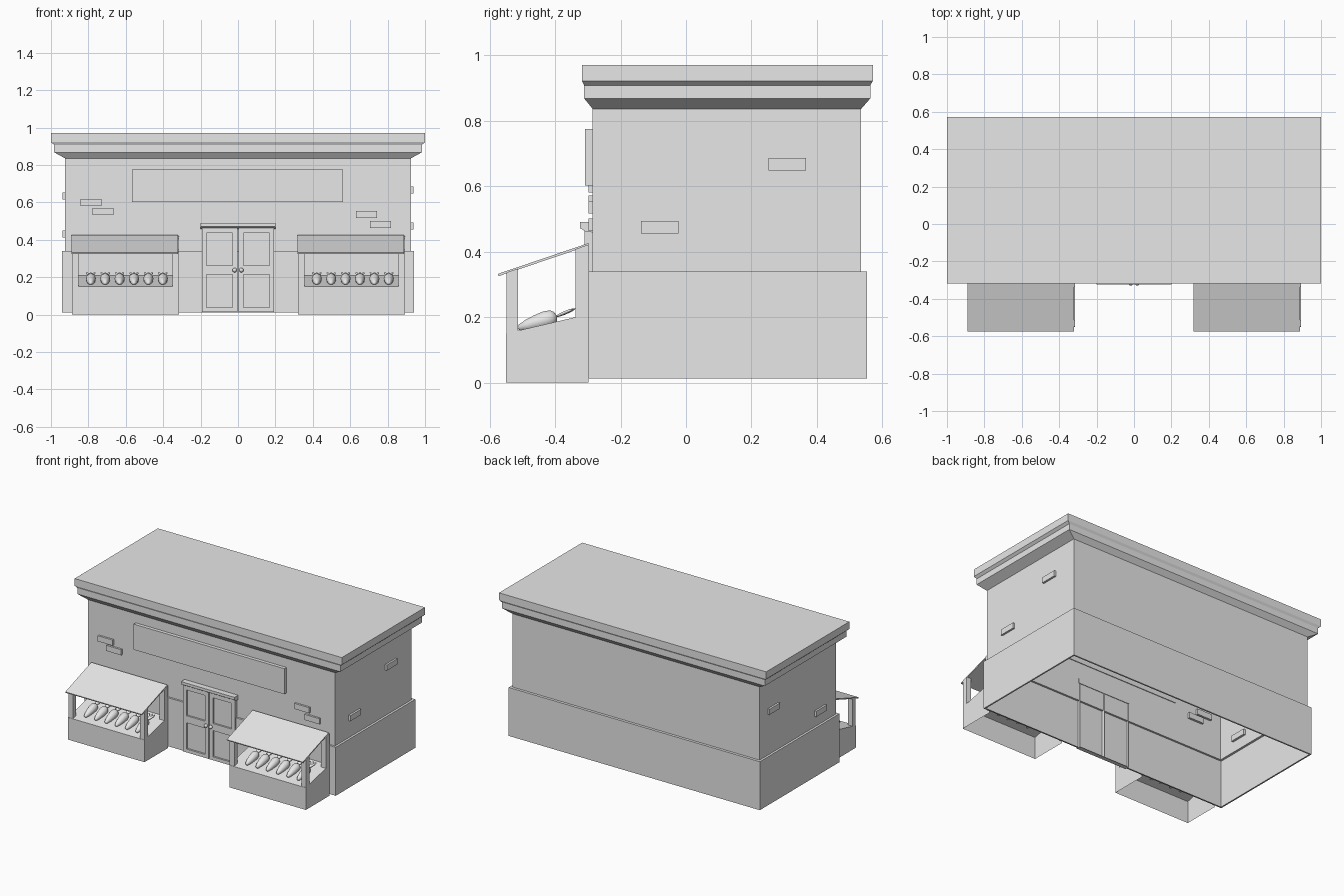
import bpy, bmesh, math
from mathutils import Matrix, Vector

cube = bpy.data.objects.get("Cube")
if cube:
    bpy.data.objects.remove(cube, do_unlink=True)

GREY = (0.8, 0.8, 0.8, 1)
grey = bpy.data.materials.new("plain_grey")
grey.use_nodes = True
grey.diffuse_color = GREY
grey.node_tree.nodes["Principled BSDF"].inputs["Base Color"].default_value = GREY


def finish(name, bm, smooth=False):
    bmesh.ops.recalc_face_normals(bm, faces=bm.faces)
    mesh = bpy.data.meshes.new(name)
    bm.to_mesh(mesh)
    bm.free()
    mesh.materials.append(grey)
    for poly in mesh.polygons:
        poly.use_smooth = smooth
    obj = bpy.data.objects.new(name, mesh)
    bpy.context.collection.objects.link(obj)
    return obj


def prism(name, profile, x0, x1, skip=()):
    """Extrude a (y, z) outline along x; sides listed in skip stay open."""
    bm = bmesh.new()
    a, b = [[bm.verts.new((x, y, z)) for y, z in profile] for x in (x0, x1)]
    bm.faces.new(a)
    bm.faces.new(b)
    n = len(profile)
    for i in range(n):
        if i not in skip:
            j = (i + 1) % n
            bm.faces.new((a[i], a[j], b[j], b[i]))
    return finish(name, bm)


def box(name, x0, x1, y0, y1, z0, z1):
    return prism(name, [(y0, z0), (y1, z0), (y1, z1), (y0, z1)], x0, x1)


# Building shell: stacked rectangles (half width, front, back, height), open below
levels = [(.93, -.288, .543, .012), (.94, -.298, .553, .012), (.94, -.298, .553, .34),
          (.925, -.285, .535, .34), (.925, -.285, .535, .836), (.984, -.311, .563, .868),
          (.984, -.311, .563, .908), (1, -.318, .571, .922), (1, -.318, .571, .971)]
bm = bmesh.new()
rings = [[bm.verts.new(p) for p in ((-w, f, z), (w, f, z), (w, b, z), (-w, b, z))]
         for w, f, b, z in levels]
for low, high in zip(rings, rings[1:]):
    for i in range(4):
        j = (i + 1) % 4
        bm.faces.new((low[i], low[j], high[j], high[i]))
bm.faces.new(rings[-1])
finish("building_shell", bm)

# Blank sign board
box("sign_board", -.566, .562, -.308, -.28, .602, .775)

# Bricks standing proud of the walls
for x, z in ((-.786, .6), (-.722, .552), (.686, .536), (.762, .482)):
    box("front_brick", x - .056, x + .056, -.298, -.27, z - .019, z + .019)
for side, y, z in ((1, .309, .667), (1, -.08, .474), (-1, .39, .635), (-1, -.11, .43)):
    box("side_brick", side * .91, side * .938, y - .057, y + .057, z - .019, z + .019)

# Double door with recessed panels
for side in (-1, 1):
    xs = [side * x for x in (.002, .03, .168, .193)]
    zs = [.014, .037, .214, .262, .436, .465]
    bm = bmesh.new()
    grid = [[bm.verts.new((x, -.31, z)) for x in xs] for z in zs]
    panels = []
    for r in range(5):
        for c in range(3):
            face = bm.faces.new((grid[r][c], grid[r][c + 1], grid[r + 1][c + 1], grid[r + 1][c]))
            if c == 1 and r in (1, 3):
                panels.append(face)
    rim = [e for e in bm.edges if e.is_boundary]
    bmesh.ops.inset_individual(bm, faces=panels, thickness=.01)
    for face in panels:
        for v in face.verts:
            v.co.y += .012
    back = bmesh.ops.extrude_edge_only(bm, edges=rim)["geom"]
    for v in back:
        if isinstance(v, bmesh.types.BMVert):
            v.co.y = -.28
    finish("door_leaf", bm)

    bm = bmesh.new()
    bmesh.ops.create_uvsphere(bm, u_segments=16, v_segments=10, radius=.012,
                              matrix=Matrix.Translation((side * .018, -.318, .238)))
    finish("door_knob", bm, True)

# Lintel with a sloping lower edge
prism("door_lintel", [(-.28, .458), (-.308, .462), (-.324, .472), (-.324, .49), (-.28, .49)],
      -.2, .2)


def roof_z(y):
    return .328 + (y + .573) * .34


def produce(name, x):
    """Tapered root lying on the sloping tray, tip to the front."""
    tilt = math.radians(17)
    along = Vector((0, math.cos(tilt), math.sin(tilt)))
    up = Vector((0, -along.z, along.y))
    tip = Vector((x, -.514, .166))
    bm = bmesh.new()
    profile = [(0, .002), (.006, .010), (.03, .018), (.06, .024), (.09, .027),
               (.11, .024), (.12, .016), (.125, .003)]
    sides = 14
    loops = []
    for t, r in profile:
        loops.append([])
        for k in range(sides):
            a = math.tau * k / sides
            p = tip + along * t + up * (r * math.sin(a))
            p.x += r * math.cos(a)
            loops[-1].append(bm.verts.new(p))
    for a, b in zip(loops, loops[1:]):
        for k in range(sides):
            m = (k + 1) % sides
            bm.faces.new((a[k], a[m], b[m], b[k]))
    bm.faces.new(loops[0])
    bm.faces.new(loops[-1])
    # Leafy top: three flattened spindles fanning backwards
    for turn in (-.4, 0, .4):
        frame = (Matrix.Translation(tip + along * .123) @ Matrix.Rotation(turn, 4, "Z")
                 @ Matrix.Rotation(math.radians(22), 4, "X")
                 @ Matrix.Translation((0, .03, 0)) @ Matrix.Diagonal((.009, .033, .005, 1)))
        bmesh.ops.create_uvsphere(bm, u_segments=10, v_segments=6, radius=1, matrix=frame)
    finish(name, bm, True)


# Two market stalls
for label, x0 in (("right", -.887), ("left", .321)):
    x1 = x0 + .572
    # Sloping counter, open underneath and against the wall
    prism(label + "_stall_counter", [(-.55, 0), (-.55, .15), (-.298, .209), (-.298, 0)],
          x0, x1, skip=(2, 3))
    for px in (x0, x1 - .035):
        for front, rear in ((-.548, -.513), (-.337, -.298)):
            prism(label + "_stall_post",
                  [(front, .15 + (front + .55) * .234), (rear, .15 + (rear + .55) * .234),
                   (rear, roof_z(rear)), (front, roof_z(front))], px, px + .035)
    prism(label + "_stall_awning",
          [(-.573, .325), (-.298, .418), (-.298, .426), (-.575, .332)], x0 - .003, x1 - .005)
    for i in range(6):
        produce(label + "_stall_root", x0 + .1 + i * .077)
